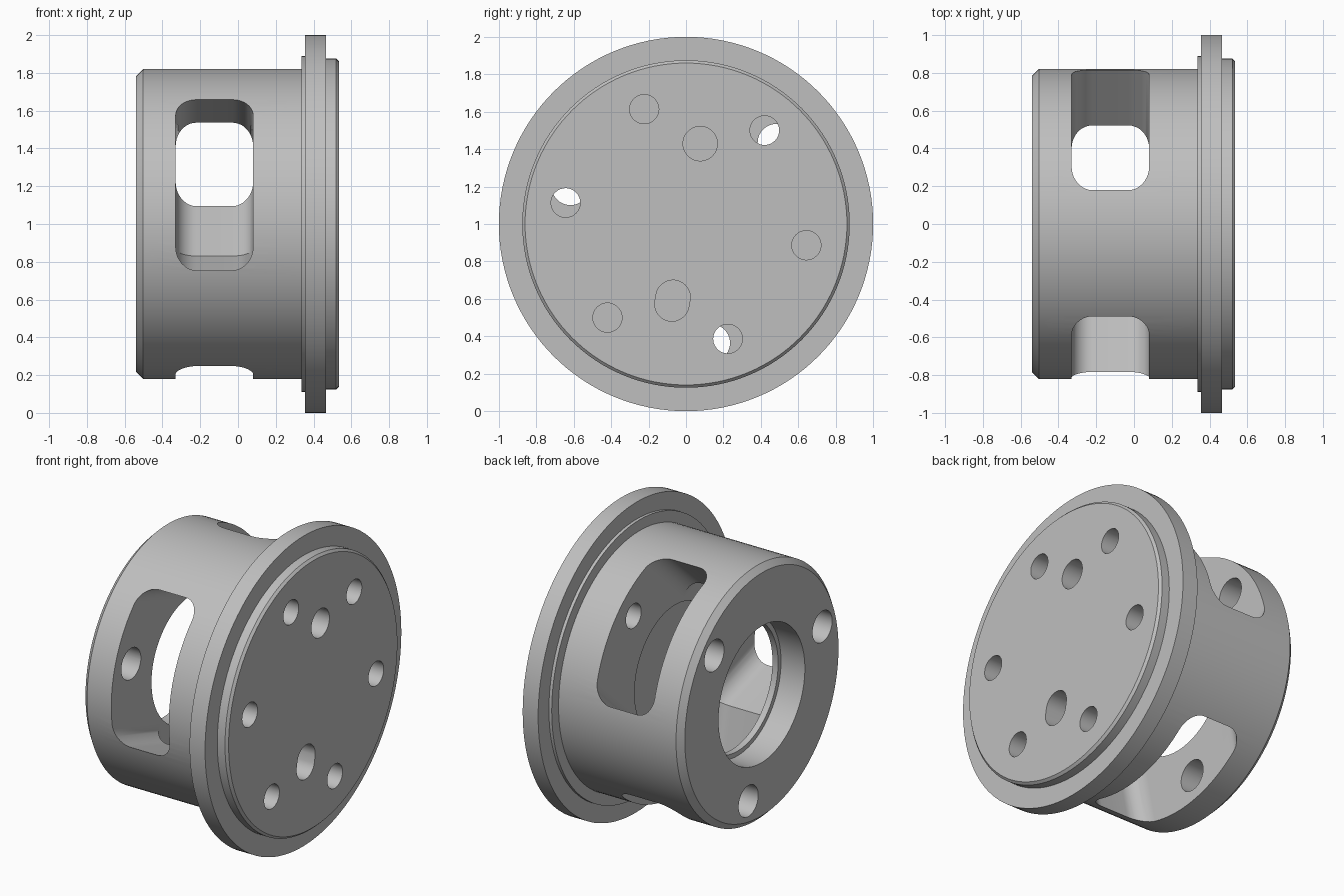
import bpy, bmesh, math
from mathutils import Vector

cube = bpy.data.objects.get("Cube")
if cube:
    bpy.data.objects.remove(cube, do_unlink=True)

AXIS_Z = 1.0      # height of the turning axis, which runs along x
SEGMENTS = 128


def polar(radius, degrees):
    a = math.radians(degrees)
    return radius * math.cos(a), radius * math.sin(a)


def add_object(name, bm):
    bmesh.ops.recalc_face_normals(bm, faces=bm.faces)
    mesh = bpy.data.meshes.new(name)
    bm.to_mesh(mesh)
    bm.free()
    obj = bpy.data.objects.new(name, mesh)
    bpy.context.collection.objects.link(obj)
    return obj


def skin(name, rings):
    """Closed solid through rings of equal point count."""
    bm = bmesh.new()
    loops = [[bm.verts.new(p) for p in ring] for ring in rings]
    n = len(loops[0])
    for a, b in zip(loops, loops[1:]):
        for i in range(n):
            j = (i + 1) % n
            bm.faces.new((a[i], a[j], b[j], b[i]))
    bm.faces.new(loops[0])
    bm.faces.new(loops[-1])
    return add_object(name, bm)


def turned(name, profile):
    """Solid of revolution from (x, radius) pairs."""
    rings = []
    for x, r in profile:
        points = [polar(r, 360 * i / SEGMENTS) for i in range(SEGMENTS)]
        rings.append([Vector((x, y, AXIS_Z + z)) for y, z in points])
    return skin(name, rings)


def hole(name, radius, reach, degrees, x0, x1, stretch=0.0, steps=40):
    """Round or radially stretched hole parallel to the axis."""
    cy, cz = polar(reach, degrees)
    dy, dz = polar(stretch, degrees)
    outline = []
    for i in range(steps):
        y, z = polar(radius, degrees - 90 + 360 * (i + 0.5) / steps)
        side = 1 if i < steps / 2 else -1
        outline.append((cy + y + side * dy, AXIS_Z + cz + z + side * dz))
    return skin(name, [[Vector((x, y, z)) for y, z in outline] for x in (x0, x1)])


def pocket(name, degrees, x0, x1, half_width, corner, steps=10):
    """Rounded rectangular pocket running outward from the axis."""
    mid, half = (x0 + x1) / 2, (x1 - x0) / 2
    outline = []
    for q, (sx, st) in enumerate(((1, 1), (-1, 1), (-1, -1), (1, -1))):
        for i in range(steps + 1):
            cx, ct = polar(corner, 90 * q + 90 * i / steps)
            outline.append((mid + sx * (half - corner) + cx,
                            st * (half_width - corner) + ct))
    ry, rz = polar(1, degrees)
    out, tangent = Vector((0, ry, rz)), Vector((0, -rz, ry))
    base = Vector((0, 0, AXIS_Z))
    return skin(name, [[base + Vector((x, 0, 0)) + t * tangent + d * out
                        for x, t in outline] for d in (-0.1, 1.1)])


def cut(target, cutter):
    cutter.hide_render = True
    mod = target.modifiers.new("cut", "BOOLEAN")
    mod.operation = "DIFFERENCE"
    mod.solver = "EXACT"
    mod.object = cutter
    bpy.context.view_layer.objects.active = target
    bpy.ops.object.modifier_apply(modifier=mod.name)
    bpy.data.objects.remove(cutter, do_unlink=True)


# Turned body with shoulder, flange and raised end face
body = turned("flanged_housing", [
    (-0.54, 0.783), (-0.503, 0.82), (0.335, 0.82), (0.335, 0.89),
    (0.355, 0.89), (0.355, 1.0), (0.465, 1.0), (0.465, 0.875),
    (0.52, 0.875), (0.535, 0.86)])

# Three side windows meeting in the middle
for angle in (42, 162, 282):
    cut(body, pocket("window_cutter", angle, -0.33, 0.08, 0.475, 0.11))

# Stepped bore from the open end, with a shallow recess in the end plate
cut(body, turned("bore_cutter", [
    (-0.7, 0.44), (-0.37, 0.44), (-0.37, 0.41), (0.14, 0.41)]))

# Holes in the open end wall and in the end plate
for angle in (42, 162, 282):
    cut(body, hole("end_wall_hole_cutter", 0.1, 0.65, angle, -0.7, -0.2))
    cut(body, hole("through_hole_cutter", 0.078, 0.653, angle + 8, 0.0, 0.7))
    cut(body, hole("blind_hole_cutter", 0.078, 0.653, angle + 68, 0.2, 0.7))

# Round and slotted locating holes
cut(body, hole("round_locating_cutter", 0.092, 0.436, 80, 0.24, 0.7))
cut(body, hole("slotted_locating_cutter", 0.092, 0.416, 260, 0.24, 0.7, 0.018))

# Plain metal colour
metal = bpy.data.materials.new("machined_grey")
metal.use_nodes = True
colour = (0.52, 0.52, 0.52, 1)
metal.diffuse_color = colour
metal.node_tree.nodes["Principled BSDF"].inputs["Base Color"].default_value = colour
body.data.materials.clear()
body.data.materials.append(metal)

bpy.ops.object.select_all(action="DESELECT")
body.select_set(True)
bpy.context.view_layer.objects.active = body
bpy.ops.object.shade_smooth_by_angle(angle=math.radians(25))
